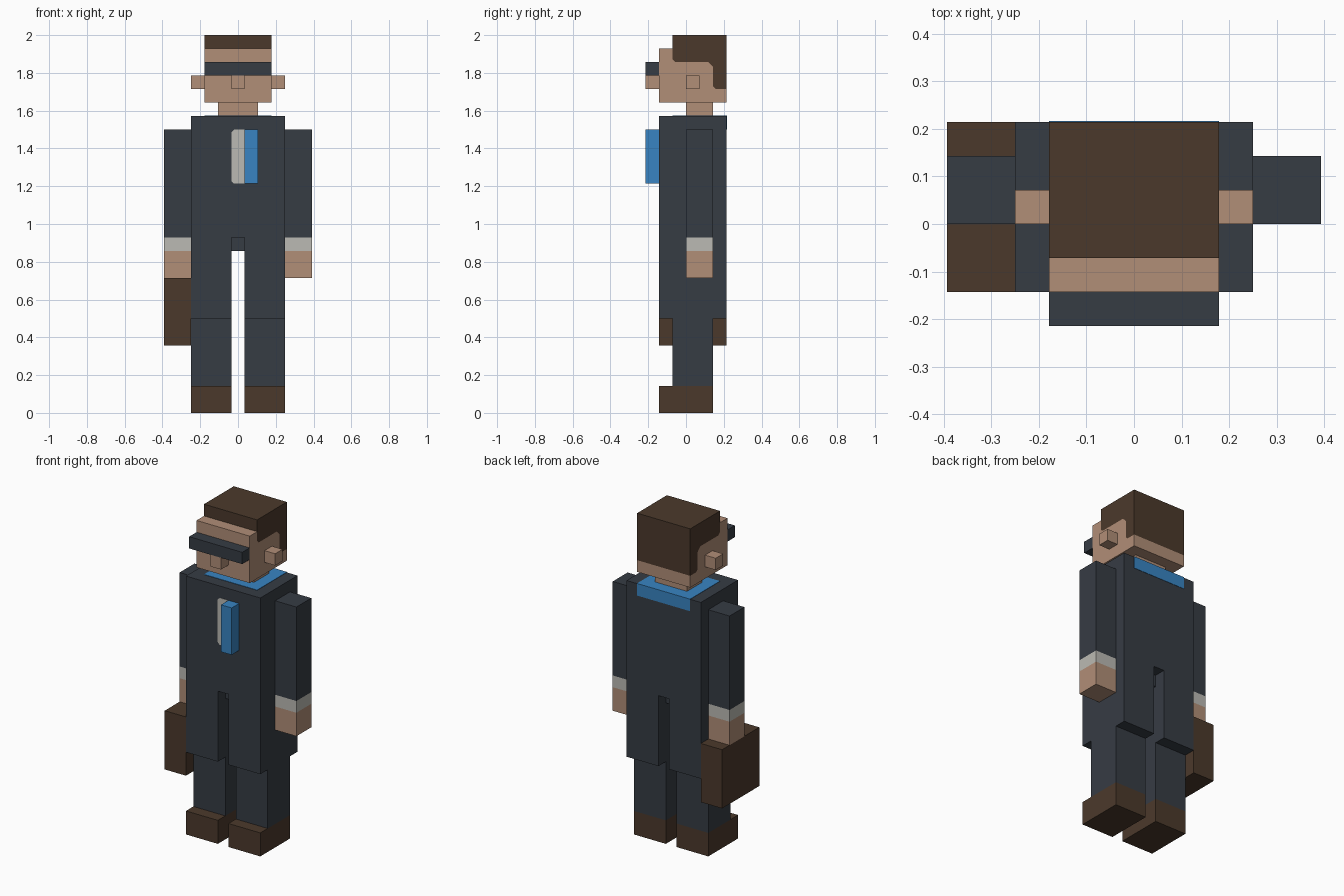
import bpy
import bmesh

if "Cube" in bpy.data.objects:
    bpy.data.objects.remove(bpy.data.objects["Cube"], do_unlink=True)

U = 1 / 14    # one block; all sizes below are in blocks
T = 0.03      # thickness of painted plates, in blocks


def material(name, hex_code):
    def linear(c):
        return c / 12.92 if c <= 0.04045 else ((c + 0.055) / 1.055) ** 2.4
    rgb = [linear(int(hex_code[i:i + 2], 16) / 255) for i in (0, 2, 4)]
    m = bpy.data.materials.new(name)
    m.use_nodes = True
    m.diffuse_color = (*rgb, 1)
    m.node_tree.nodes["Principled BSDF"].inputs["Base Color"].default_value = (*rgb, 1)
    return m


SUIT = material("charcoal suit", "363C44")
SKIN = material("skin", "B18E77")
BROWN = material("dark brown", "4B392B")
SHIRT = material("off white", "BBBAB3")
BLUE = material("blue", "3884C2")


def prism(name, mat, axis, lo, hi, outline):
    """Extrude an outline along x (outline in y, z) or along y (outline in x, z)."""
    def place(p, d):
        return (d * U, p[0] * U, p[1] * U) if axis == "x" else (p[0] * U, d * U, p[1] * U)
    bm = bmesh.new()
    face = bm.faces.new([bm.verts.new(place(p, lo)) for p in outline])
    ext = bmesh.ops.extrude_face_region(bm, geom=[face])
    step = ((hi - lo) * U, 0, 0) if axis == "x" else (0, (hi - lo) * U, 0)
    moved = [v for v in ext["geom"] if isinstance(v, bmesh.types.BMVert)]
    bmesh.ops.translate(bm, verts=moved, vec=step)
    # extruding keeps the starting face only when needed, so close any open end
    edges = [e for e in bm.edges if e.is_boundary]
    if edges:
        bmesh.ops.holes_fill(bm, edges=edges, sides=0)
    bmesh.ops.recalc_face_normals(bm, faces=bm.faces[:])
    mesh = bpy.data.meshes.new(name)
    bm.to_mesh(mesh)
    bm.free()
    mesh.materials.append(mat)
    obj = bpy.data.objects.new(name, mesh)
    bpy.context.scene.collection.objects.link(obj)
    return obj


def box(name, mat, x, y, z):
    a, b = sorted(x)
    return prism(name, mat, "y", y[0], y[1],
                 [(a, z[0]), (b, z[0]), (b, z[1]), (a, z[1])])


# Jacket with a slit between the two skirt panels, closed by the trouser crotch
prism("jacket", SUIT, "y", -2, 3,
      [(-3.5, 7), (-0.5, 7), (-0.5, 13), (0.5, 13), (0.5, 7), (3.5, 7), (3.5, 22), (-3.5, 22)])
box("trouser_crotch", SUIT, (-0.5, 0.5), (-1, 2), (12, 13))

# Limbs and ears, mirrored left and right
for side, s in (("left", 1), ("right", -1)):
    box(side + "_leg", SUIT, (0.5 * s, 3.5 * s), (-1, 2), (2, 7))
    box(side + "_shoe", BROWN, (0.5 * s, 3.5 * s), (-2, 2), (0, 2))
    box(side + "_sleeve", SUIT, (3.5 * s, 5.5 * s), (0, 2), (13, 21))
    box(side + "_cuff", SHIRT, (3.5 * s, 5.5 * s), (0, 2), (12, 13))
    box(side + "_hand", SKIN, (3.5 * s, 5.5 * s), (0, 2), (10, 12))
    box(side + "_ear", SKIN, (2.5 * s, 3.5 * s), (0, 1), (24, 25))

# Briefcase under the right hand
box("briefcase", BROWN, (-5.5, -3.5), (-2, 3), (5, 10))

# Shirt strip, tie and collar
prism("shirt_front", SHIRT, "y", -2 - T, -2,
      [(-0.3, 17), (0.5, 17), (0.5, 21), (-0.3, 21), (-0.5, 20.8), (-0.5, 17.2)])
box("tie", BLUE, (0.5, 1.5), (-3, -2), (17, 21))
prism("collar", BLUE, "x", -2.5, 2.5,
      [(-1, 22), (-1, 22 + T), (3 + T, 22 + T), (3 + T, 21), (3, 21), (3, 22)])

# Neck, then head and hair sharing one stepped hairline
box("neck", SKIN, (-1.5, 1.5), (0, 2), (22, 23))
hairline = [(3, 24), (2.2, 24), (2, 24.2), (2, 25.65), (1.65, 26), (-0.8, 26), (-1, 26.2)]
prism("head", SKIN, "x", -2.5, 2.5, [(-2, 23), (3, 23)] + hairline + [(-1, 27), (-2, 27)])
prism("hair", BROWN, "x", -2.5, 2.5, hairline + [(-1, 28), (3, 28)])

# Face
box("nose", SKIN, (-0.5, 0.5), (-3, -2), (24, 25))
box("glasses", SUIT, (-2.5, 2.5), (-3, -2), (25, 26))
